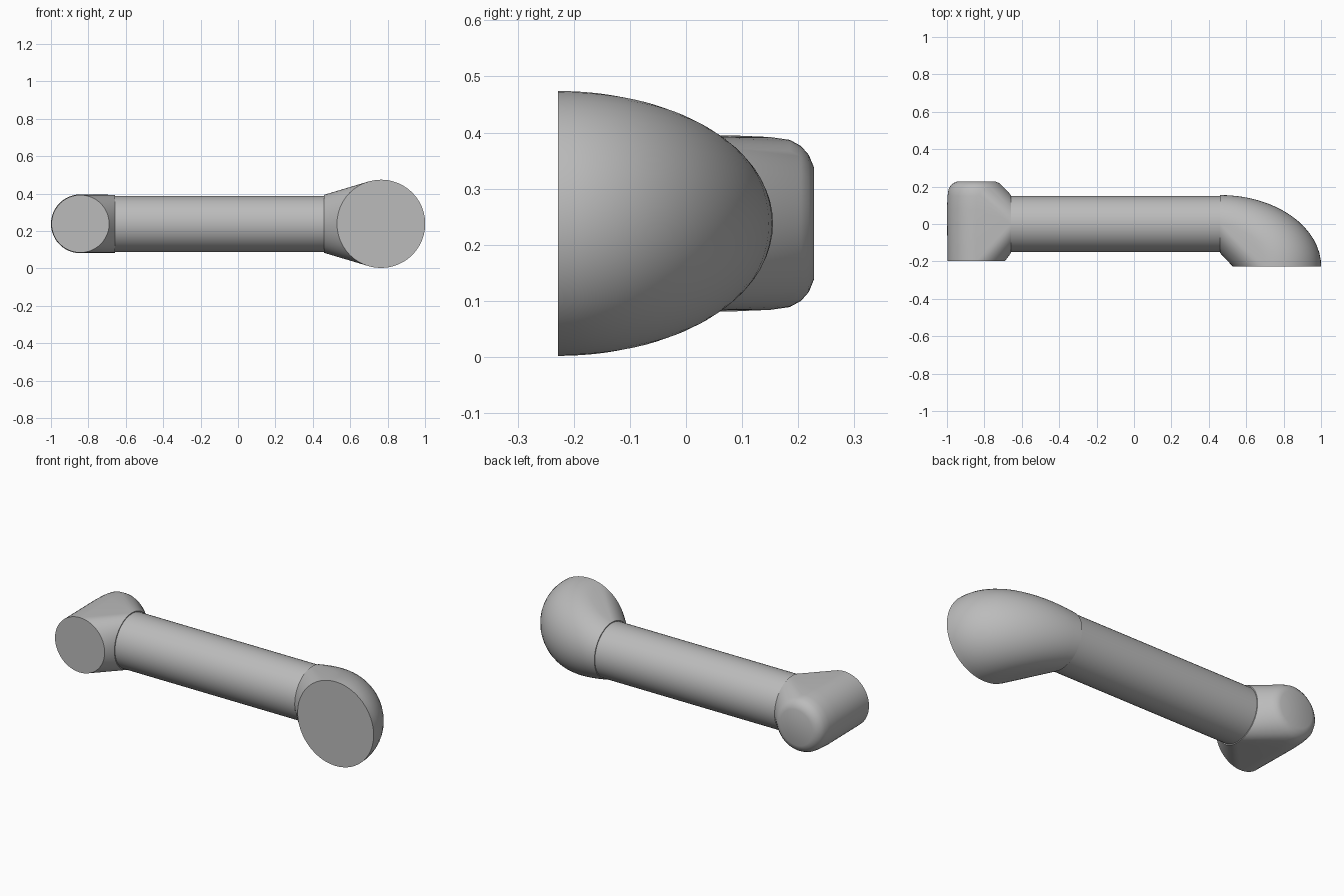
import bpy, bmesh, math
from mathutils import Vector

cube = bpy.data.objects.get("Cube")
if cube:
    bpy.data.objects.remove(cube, do_unlink=True)

grey = bpy.data.materials.new("satin grey")
grey.use_nodes = True
GREY = (0.5, 0.5, 0.5, 1)
grey.diffuse_color = GREY
grey.node_tree.nodes["Principled BSDF"].inputs["Base Color"].default_value = GREY

AXIS_Z = 0.238
SIDES = 48
ANGLES = [2 * math.pi * i / SIDES for i in range(SIDES)]


def ring_x(x, r):
    """Circle facing along x, centred on the tube axis."""
    return [Vector((x, r * math.cos(a), AXIS_Z + r * math.sin(a))) for a in ANGLES]


def ring_y(x, y, r):
    """Circle facing along y."""
    return [Vector((x + r * math.cos(a), y, AXIS_Z + r * math.sin(a))) for a in ANGLES]


def hull_object(name, points, angle):
    """Solid skin stretched around a set of rings."""
    bm = bmesh.new()
    for p in points:
        bm.verts.new(p)
    bmesh.ops.remove_doubles(bm, verts=bm.verts, dist=0.0005)
    bmesh.ops.convex_hull(bm, input=bm.verts)
    loose = [v for v in bm.verts if not v.link_faces]
    bmesh.ops.delete(bm, geom=loose, context='VERTS')
    bmesh.ops.dissolve_limit(bm, angle_limit=0.002, verts=bm.verts, edges=bm.edges)
    bmesh.ops.recalc_face_normals(bm, faces=bm.faces)
    mesh = bpy.data.meshes.new(name)
    bm.to_mesh(mesh)
    bm.free()
    mesh.materials.append(grey)
    obj = bpy.data.objects.new(name, mesh)
    bpy.context.collection.objects.link(obj)
    bpy.ops.object.select_all(action='DESELECT')
    obj.select_set(True)
    bpy.context.view_layer.objects.active = obj
    bpy.ops.object.shade_smooth_by_angle(angle=math.radians(angle))
    return obj


# Straight bar
hull_object("bar", ring_x(-0.66, 0.15) + ring_x(0.46, 0.15), 30)

# Right mount: short rounded post with a collar for the bar
post_profile = [(-0.197, 0.154), (0.08, 0.157), (0.15, 0.154), (0.185, 0.149),
                (0.205, 0.138), (0.219, 0.122), (0.228, 0.1)]
post = [p for y, r in post_profile for p in ring_y(-0.843, y, r)]
hull_object("right_mount", post + ring_x(-0.658, 0.155), 35)

# Left mount: elbow swept from the bar to a wide foot, along quarter ellipses
start = ring_x(0.46, 0.155)
foot = ring_y(0.765, -0.228, 0.236)
STEPS = 16
elbow = []
for i in range(STEPS + 1):
    t = math.pi / 2 * i / STEPS
    s, c = math.sin(t), math.cos(t)
    for a, b in zip(start, foot):
        elbow.append(Vector((a.x + (b.x - a.x) * s,
                             b.y + (a.y - b.y) * c,
                             a.z + (b.z - a.z) * s)))
hull_object("left_mount", elbow, 35)
